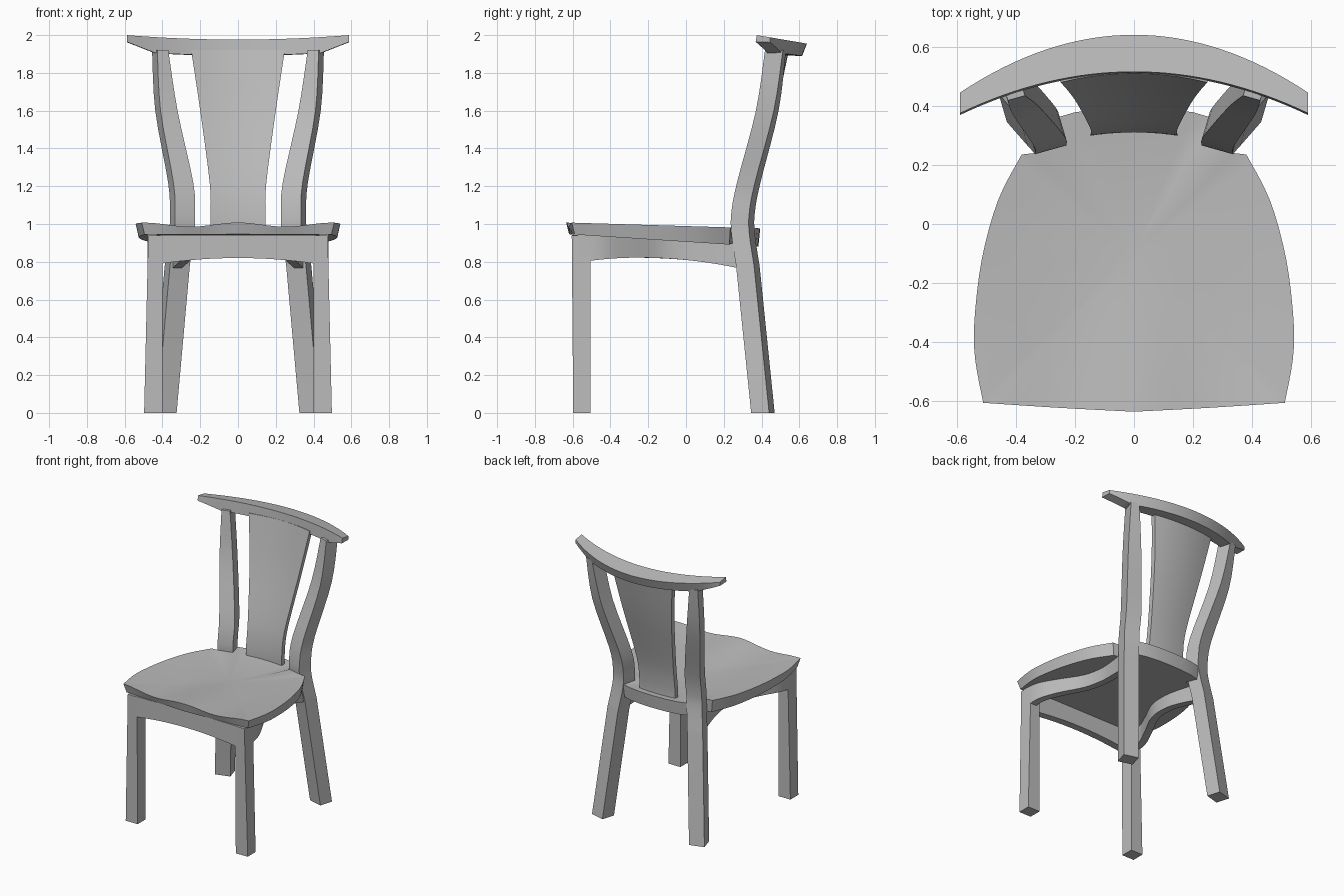
import bpy, bmesh, math

if "Cube" in bpy.data.objects:
    bpy.data.objects.remove(bpy.data.objects["Cube"])

wood = bpy.data.materials.new("grey_wood")
wood.diffuse_color = (0.5, 0.5, 0.5, 1)
wood.use_nodes = True
wood.node_tree.nodes["Principled BSDF"].inputs["Base Color"].default_value = wood.diffuse_color


def make(name, verts, faces, smooth=30):
    me = bpy.data.meshes.new(name)
    me.from_pydata(verts, [], faces)
    bm = bmesh.new()
    bm.from_mesh(me)
    bmesh.ops.recalc_face_normals(bm, faces=bm.faces)
    bm.to_mesh(me)
    bm.free()
    me.materials.append(wood)
    ob = bpy.data.objects.new(name, me)
    bpy.context.collection.objects.link(ob)
    bpy.ops.object.select_all(action='DESELECT')
    ob.select_set(True)
    bpy.context.view_layer.objects.active = ob
    bpy.ops.object.shade_smooth_by_angle(angle=math.radians(smooth))
    return ob


def loft(name, sections, smooth=30):
    """Skin a run of closed sections and cap both ends."""
    n, m = len(sections[0]), len(sections)
    verts = [v for s in sections for v in s]
    faces = [(i * n + j, i * n + (j + 1) % n, (i + 1) * n + (j + 1) % n, (i + 1) * n + j)
             for i in range(m - 1) for j in range(n)]
    faces += [tuple(range(n)), tuple(range((m - 1) * n, m * n))]
    return make(name, verts, faces, smooth)


def spline(pts, steps=5):
    """Catmull-Rom curve through the points."""
    out = []
    for i in range(len(pts) - 1):
        p = [pts[max(i - 1, 0)], pts[i], pts[i + 1], pts[min(i + 2, len(pts) - 1)]]
        for k in range(steps):
            t = k / steps
            out.append(tuple(0.5 * (2 * b + (c - a) * t + (2 * a - 5 * b + 4 * c - d) * t * t
                                    + (3 * b - a - 3 * c + d) * t ** 3) for a, b, c, d in zip(*p)))
    return out + [pts[-1]]


def both_sides(fn):
    for s, side in ((1, "right"), (-1, "left")):
        fn(s, side)


# Seat: half outline mirrored, dished top with a raised front centre
half = spline([(0, -.635), (.25, -.622), (.51, -.605)], 6)[:-1]
half += spline([(.51, -.605), (.537, -.46), (.54, -.33), (.515, -.12), (.46, .08), (.38, .235)], 4)
half += [(.335, .24), (.235, .27), (.262, .36), (.2, .378), (.1, .39), (0, .393)]
outline = half + [(-x, y) for x, y in half[-2:0:-1]]


def seat_top(x, y, t):
    front = max(0, min(1, (-y - .1) / .5))
    saddle = .022 * math.sin(math.pi * min(abs(x) / .5, 1)) ** 2 * front
    dish = .03 * (1 - t * t) * (1 - .5 * front)
    return 1.007 - .03 * (y + .6) - saddle - dish


rings = [[(x * .97, y * .975, .945 - .063 * (y + .62)) for x, y in outline]]
for t in (1, .85, .7, .5, .3, .1):
    rings.append([(x * t, (y + .1) * t - .1, seat_top(x * t, (y + .1) * t - .1, t)) for x, y in outline])
loft("seat", rings, 35)


# Front legs
def front_leg(s, side):
    loft("front_leg_" + side, [[(s * x, y, z) for x, y in ((.40, f), (o, f), (o, -.505), (.40, -.505))]
                               for z, o, f in ((0, .497, -.597), (.94, .475, -.605))])


both_sides(front_leg)

# Back legs: outer front corner, height and face width along the bent post
post = [(.43, .345, 0, .105), (.36, .265, .78, .105), (.337, .24, .95, .105), (.333, .24, 1.06, .105),
        (.342, .27, 1.22, .105), (.41, .37, 1.6, .09), (.427, .418, 1.92, .058)]
post = post[:1] + spline(post[1:], 4)


def back_leg(s, side):
    loft("back_leg_" + side, [[(s * x, y, z), (s * (x - w), y + .28 * w, z),
                               (s * (x - w + .028), y + .28 * w + .095, z), (s * (x + .028), y + .095, z)]
                              for x, y, z, w in post])


both_sides(back_leg)

# Front apron with arched lower edge
front = []
for i in range(13):
    x = -.41 + .82 * i / 12
    b = .82 - .03 * (x / .41) ** 2
    front.append([(x, -.603, b), (x, -.55, b), (x, -.55, .942), (x, -.603, .942)])
loft("front_apron", front)

# Side aprons: serpentine in plan, arched below
path = spline([(.478, -.575), (.47, -.44), (.41, -.30), (.325, -.13), (.305, .02), (.32, .15), (.345, .27)], 4)


def side_apron(s, side):
    secs = []
    for i, (x, y) in enumerate(path):
        (ax, ay), (bx, by) = path[max(i - 1, 0)], path[min(i + 1, len(path) - 1)]
        d = math.hypot(bx - ax, by - ay)
        nx, ny = -(by - ay) / d * .05, (bx - ax) / d * .05
        low = .822 - .2 * (y + .25) ** 2 if y > -.25 else .822 - .25 * (y + .25) ** 2
        top = .95 - .063 * (y + .62)
        secs.append([(s * x, y, low), (s * (x + nx), y + ny, low),
                     (s * (x + nx), y + ny, top), (s * x, y, top)])
    loft("side_apron_" + side, secs)


both_sides(side_apron)

# Back splat: widening upward, curved both ways
splat = []
for y, z, w in spline([(.31, .95, .147), (.313, 1.05, .145), (.34, 1.22, .15), (.44, 1.6, .2), (.51, 1.92, .248)], 4):
    xs = [w * k / 5 for k in range(-5, 6)]
    bow = [(x, y - .5 * x * x, z) for x in xs]
    splat.append(bow + [(x, yy + .035, z) for x, yy, z in reversed(bow)])
loft("back_splat", splat)

# Crest rail: bowed back, top tilted, ends swept up
crest = []
for i in range(33):
    x = -.588 + 1.176 * i / 32
    q = (x / .588) ** 2
    yf, yb = .515 - .14 * q, .64 - .195 * q
    e = max(0, (abs(x) - .44) / .148)
    low = 1.892 + .014 * min(q, .56) / .56 + .058 * e
    crest.append([(x, yf, 2 - .17 * (yf - .375)), (x, yb, 2 - .17 * (yb - .375)),
                  (x, yb - .025 * (1 - e), low - .002), (x, yf - .006, low)])
loft("crest_rail", crest)
